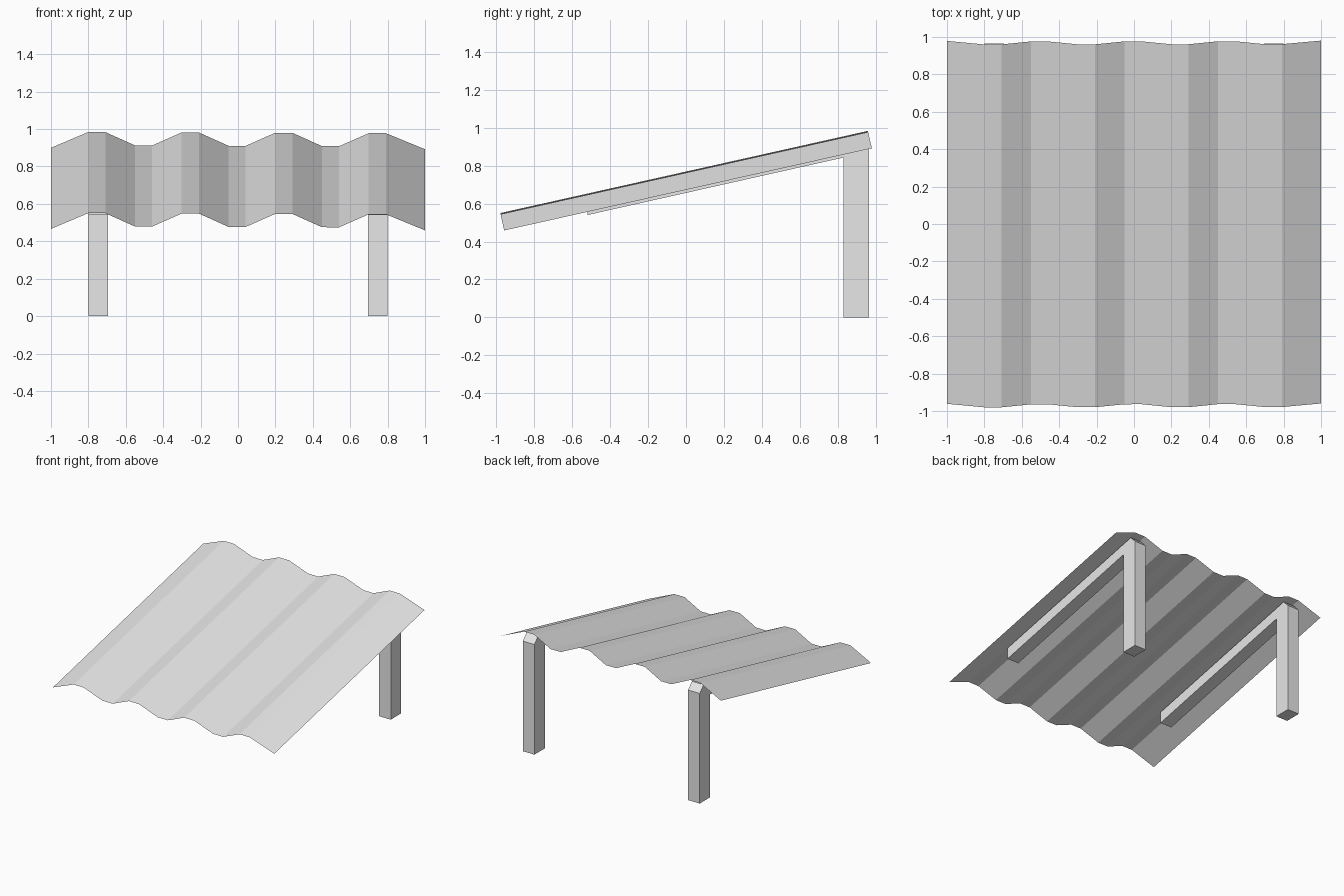
import bpy
from math import radians, sin, cos

if "Cube" in bpy.data.objects:
    bpy.data.objects.remove(bpy.data.objects["Cube"], do_unlink=True)

grey = bpy.data.materials.new("light grey")
grey.use_nodes = True
grey.diffuse_color = (0.8, 0.8, 0.8, 1)
grey.node_tree.nodes["Principled BSDF"].inputs["Base Color"].default_value = grey.diffuse_color


def add_mesh(name, verts, faces):
    mesh = bpy.data.meshes.new(name)
    mesh.from_pydata(verts, [], faces)
    mesh.materials.append(grey)
    mesh.update()
    obj = bpy.data.objects.new(name, mesh)
    bpy.context.collection.objects.link(obj)
    return obj


# Corrugated roof: flat ridges and valleys across x, running up the slope
pitch = radians(12.6)
half_length = 0.994
roof_z = 0.767
depth = 0.072
profile = [(-1, -0.087)]
for i in range(4):
    ridge = -0.755 + 0.5 * i
    profile += [(ridge - 0.046, 0), (ridge + 0.046, 0)]
    if i < 3:
        valley = ridge + 0.25
        profile += [(valley - 0.046, -depth), (valley + 0.046, -depth)]
profile.append((1, -0.087))

verts = []
for s in (-half_length, half_length):
    for x, h in profile:
        h -= 0.004 * (x + 0.75)  # slight sideways lean
        verts.append((x, s * cos(pitch) - h * sin(pitch) - 0.01,
                      roof_z + s * sin(pitch) + h * cos(pitch)))
n = len(profile)
faces = [(i, i + 1, n + i + 1, n + i) for i in range(n - 1)]
add_mesh("corrugated_roof", verts, faces)

# Bent supports: a rear post with a rafter running forward under the roof
outline = [(0.83, 0), (0.965, 0), (0.965, 0.9), (0.915, 0.952),
           (-0.52, 0.632), (-0.52, 0.54), (0.83, 0.843)]


def add_support(name, x_min, x_max):
    m = len(outline)
    points = [(x, y, z) for x in (x_min, x_max) for y, z in outline]
    sides = [(i, m + i, m + (i + 1) % m, (i + 1) % m) for i in range(m)]
    # The two ends split into post and rafter so each face is convex
    post, rafter = (0, 1, 2, 3, 6), (3, 4, 5, 6)
    right = [tuple(reversed(f)) for f in (post, rafter)]
    left = [tuple(i + m for i in f) for f in (post, rafter)]
    add_mesh(name, points, sides + right + left)


add_support("right_support", -0.8, -0.695)
add_support("left_support", 0.695, 0.8)
